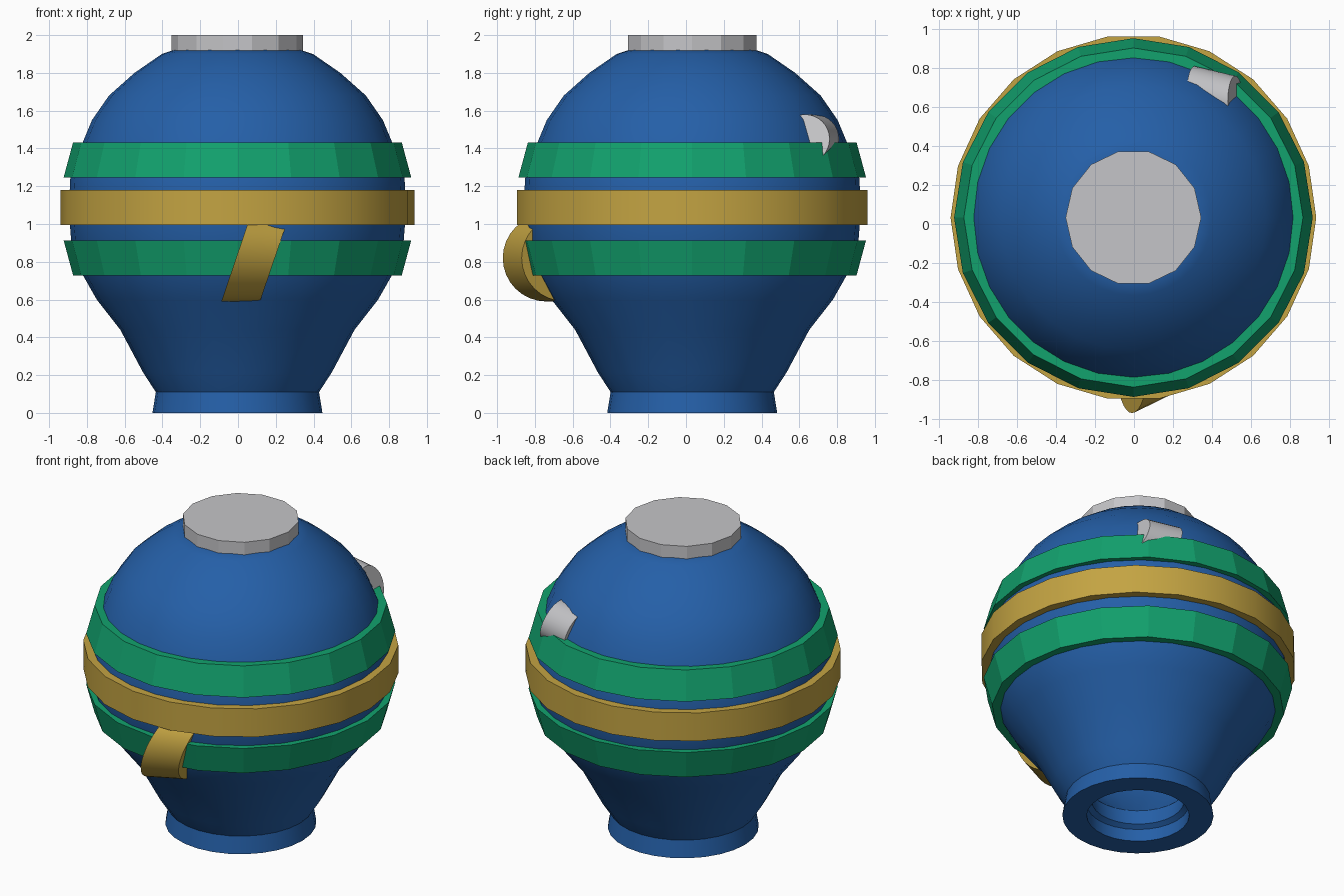
import bpy, bmesh, math

if "Cube" in bpy.data.objects:
    bpy.data.objects.remove(bpy.data.objects["Cube"])

CX, CY = -0.003, 0.033   # shared vertical axis of the vessel


def material(name, rgb):
    m = bpy.data.materials.new(name)
    m.diffuse_color = (*rgb, 1.0)
    m.use_nodes = True
    m.node_tree.nodes["Principled BSDF"].inputs["Base Color"].default_value = m.diffuse_color
    return m


BLUE = material("blue", (0.018, 0.115, 0.39))
GREEN = material("green", (0.006, 0.36, 0.155))
GOLD = material("gold", (0.55, 0.37, 0.055))
SILVER = material("silver", (0.56, 0.56, 0.58))


def finish(bm, name, mat, smooth=None):
    bmesh.ops.recalc_face_normals(bm, faces=bm.faces)
    me = bpy.data.meshes.new(name)
    bm.to_mesh(me)
    bm.free()
    me.materials.append(mat)
    if smooth:
        me.shade_smooth()
        me.set_sharp_from_angle(angle=math.radians(smooth))
    ob = bpy.data.objects.new(name, me)
    bpy.context.collection.objects.link(ob)
    return ob


def lathe(name, profile, sides, mat, smooth=None, closed=False):
    """Revolve (radius, z) points; either join the ends or cap them."""
    bm = bmesh.new()
    rings = []
    for r, z in profile:
        rings.append([bm.verts.new((CX + r * math.cos(2 * math.pi * i / sides),
                                    CY + r * math.sin(2 * math.pi * i / sides), z))
                      for i in range(sides)])
    pairs = list(zip(rings, rings[1:]))
    if closed:
        pairs.append((rings[-1], rings[0]))
    else:
        bm.faces.new(rings[0])
        bm.faces.new(rings[-1])
    for a, b in pairs:
        for i in range(sides):
            j = (i + 1) % sides
            bm.faces.new((a[i], a[j], b[j], b[i]))
    return finish(bm, name, mat, smooth)


def leaning_barrel(name, ends, radius, lean, mat, sides=32):
    """Short barrel between two centres, its end discs leaning in x with height."""
    bm = bmesh.new()
    rings = []
    for x, y, z in ends:
        ring = []
        for i in range(sides):
            a = 2 * math.pi * i / sides
            dz = radius * math.sin(a)
            ring.append(bm.verts.new((x + lean * dz, y + radius * math.cos(a), z + dz)))
        bm.faces.new(ring)
        rings.append(ring)
    a, b = rings
    for i in range(sides):
        j = (i + 1) % sides
        bm.faces.new((a[i], a[j], b[j], b[i]))
    return finish(bm, name, mat, 35)


# Hollow body: inner wall from the top down to the foot opening, then the outside up
inner = [(0.30, 1.80), (0.60, 1.60), (0.76, 1.30), (0.77, 0.95), (0.62, 0.60),
         (0.48, 0.40), (0.29, 0.20), (0.275, 0.10), (0.305, 0.08), (0.305, 0.0)]
outer = [(0.45, 0.0), (0.432, 0.11), (0.50, 0.215), (0.62, 0.44), (0.745, 0.60),
         (0.83, 0.75), (0.88, 0.91), (0.893, 1.07), (0.885, 1.24), (0.82, 1.43),
         (0.77, 1.55), (0.68, 1.68), (0.545, 1.80), (0.40, 1.90), (0.34, 1.92)]
lathe("body", inner + outer, 28, BLUE, 32)

# Neck cap
lathe("cap", [(0.348, 1.88), (0.348, 2.0)], 14, SILVER)

# Middle band and the two tapered bands mirrored about it
lathe("middle_band", [(0.84, 0.995), (0.938, 0.995), (0.938, 1.18), (0.84, 1.18)],
      22, GOLD, 30, closed=True)
MID = 1.08
for side, name in ((1, "upper_band"), (-1, "lower_band")):
    z0, z1 = MID + side * 0.167, MID + side * 0.352
    lathe(name, [(0.83, z0), (0.92, z0), (0.87, z1), (0.78, z1)], 20, GREEN, closed=True)

# Half-sunken barrels: front lug and rear peg
leaning_barrel("front_lug", [(-0.01, -0.74, 0.82), (0.195, -0.64, 0.82)], 0.23, 0.34, GOLD)
leaning_barrel("rear_peg", [(0.31, 0.68, 1.45), (0.52, 0.63, 1.45)], 0.13, -0.3, SILVER)
